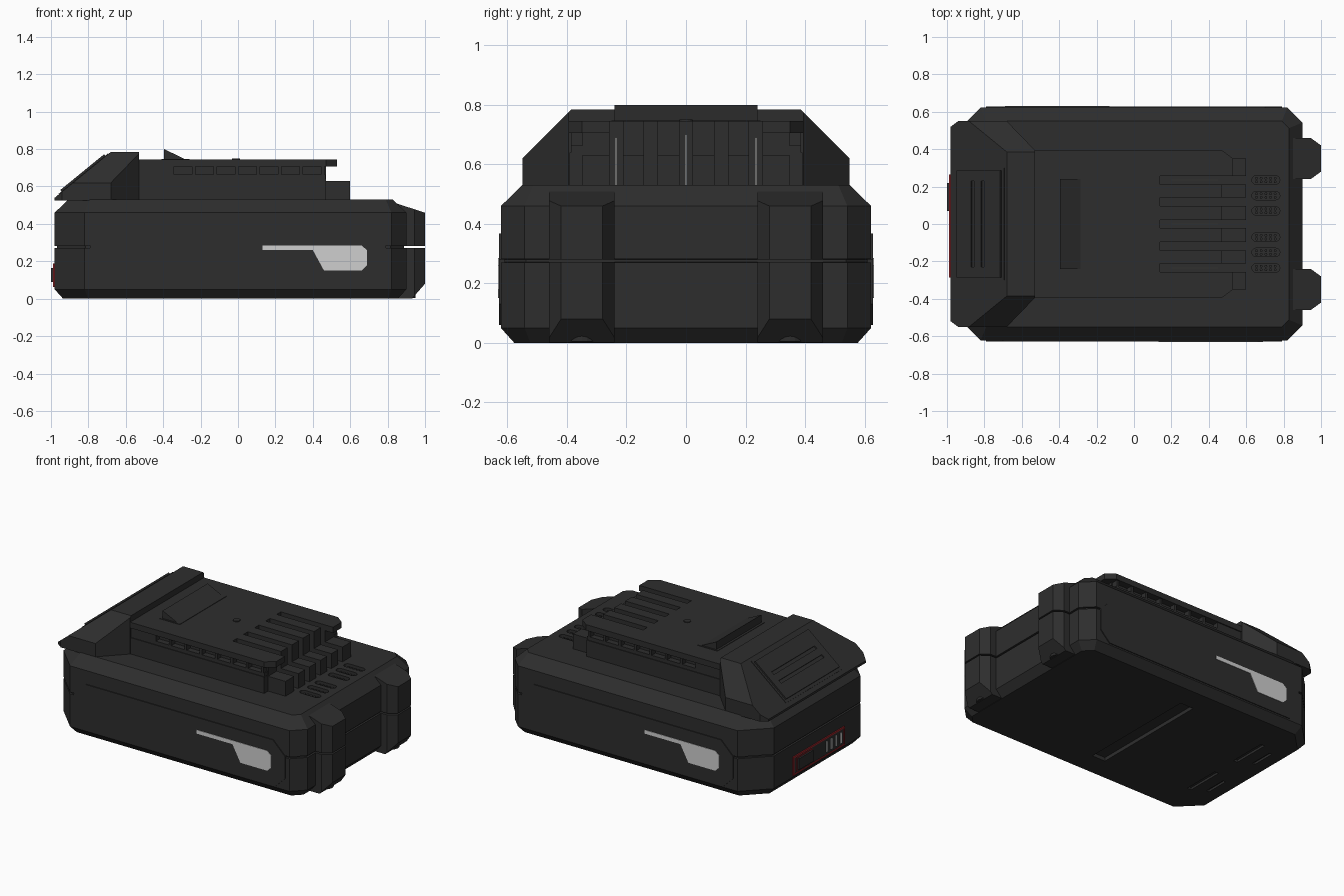
import bpy, bmesh, math
from mathutils import Matrix, Vector

if "Cube" in bpy.data.objects:
    bpy.data.objects.remove(bpy.data.objects["Cube"])


def material(name, rgb):
    m = bpy.data.materials.new(name)
    m.diffuse_color = (*rgb, 1)
    m.use_nodes = True
    m.node_tree.nodes["Principled BSDF"].inputs["Base Color"].default_value = m.diffuse_color
    return m


CHARCOAL = material("charcoal plastic", (0.027, 0.027, 0.027))
SILVER = material("light grey", (0.62, 0.62, 0.62))
METAL = material("contact metal", (0.40, 0.40, 0.39))
RED = material("red trim", (0.35, 0.02, 0.025))


def finish(bm, name, mat, matrix=None):
    bmesh.ops.recalc_face_normals(bm, faces=bm.faces[:])
    me = bpy.data.meshes.new(name)
    bm.to_mesh(me)
    bm.free()
    ob = bpy.data.objects.new(name, me)
    bpy.context.collection.objects.link(ob)
    me.materials.append(mat)
    if matrix:
        me.transform(matrix)
    return ob


def loft(bm, rings):
    loops = [[bm.verts.new(p) for p in r] for r in rings]
    bm.faces.new(loops[0])
    bm.faces.new(loops[-1])
    for a, b in zip(loops, loops[1:]):
        for i in range(len(a)):
            j = (i + 1) % len(a)
            bm.faces.new((a[i], a[j], b[j], b[i]))


def place(axis, a, b, c):
    return {"x": (c, a, b), "y": (a, c, b), "z": (a, b, c)}[axis]


def prisms(name, mat, shapes, matrix=None, cuts=()):
    """Extruded outlines (points, axis, low, high), trimmed by planes (point, normal)."""
    bm = bmesh.new()
    for pts, axis, lo, hi in shapes:
        loft(bm, [[place(axis, a, b, c) for a, b in pts] for c in (lo, hi)])
    for co, no in cuts:
        r = bmesh.ops.bisect_plane(bm, geom=bm.verts[:] + bm.edges[:] + bm.faces[:],
                                   plane_co=co, plane_no=no, clear_outer=True)
        edges = [e for e in r["geom_cut"] if isinstance(e, bmesh.types.BMEdge)]
        bmesh.ops.edgenet_fill(bm, edges=edges)
    return finish(bm, name, mat, matrix)


def box(x0, x1, y0, y1, z0, z1):
    return ([(x0, y0), (x1, y0), (x1, y1), (x0, y1)], "z", z0, z1)


def disc(x, y, r, z0, z1, n=20):
    t = 2 * math.pi / n
    return ([(x + r * math.cos(i * t), y + r * math.sin(i * t)) for i in range(n)], "z", z0, z1)


def stadium(x0, x1, y, r, z0, z1, n=8):
    arc = [math.pi * (i / n - 0.5) for i in range(n + 1)]
    pts = [(x1 - r + r * math.cos(t), y + r * math.sin(t)) for t in arc]
    pts += [(x0 + r - r * math.cos(t), y - r * math.sin(t)) for t in arc]
    return (pts, "z", z0, z1)


def carve(ob, shapes, matrix=None):
    cutter = prisms("cutter", CHARCOAL, shapes, matrix)
    cutter.hide_render = True
    mod = ob.modifiers.new("carve", "BOOLEAN")
    mod.operation, mod.solver, mod.object = "DIFFERENCE", "EXACT", cutter
    bpy.context.view_layer.objects.active = ob
    bpy.ops.object.modifier_apply(modifier=mod.name)
    bpy.data.objects.remove(cutter)


# Main case: inset octagon rings with a parting groove
def octagon(i, z):
    x0, x1, w = -0.98 + i, 0.90 - i, 0.622 - i
    a, b = 0.16 - 0.586 * i, 0.08 - 0.586 * i
    return [(x0 + a, -w, z), (x1 - b, -w, z), (x1, b - w, z), (x1, w - b, z),
            (x1 - b, w, z), (x0 + a, w, z), (x0, w - a, z), (x0, a - w, z)]


bm = bmesh.new()
loft(bm, [octagon(i, z) for i, z in ((0.045, 0), (0, 0.05), (0, 0.27), (0.012, 0.271),
                                     (0.012, 0.281), (0, 0.282), (0, 0.46), (0.072, 0.53))])
case = finish(bm, "main_case", CHARCOAL)
VENT_Y = [s * y for s in (-1, 1) for y in (0.07, 0.152, 0.235)]
holes = [stadium(0.63, 0.78, y, 0.023, 0.505, 0.6) for y in VENT_Y]
holes.append(box(-0.12, -0.02, -0.42, 0.42, -0.1, 0.025))
for s in (-1, 1):
    holes.append(box(-0.75, -0.72, s * 0.22 - 0.13, s * 0.22 + 0.13, -0.1, 0.015))
    holes.append(box(-0.85, -0.83, s * 0.22 - 0.08, s * 0.22 + 0.08, -0.1, 0.015))
carve(case, holes)

# Perforated vent floors
prisms("vent_studs", CHARCOAL, [disc(0.655 + 0.025 * i, y + d, 0.008, 0.5, 0.515, 6)
                                for y in VENT_Y for i in range(5) for d in (-0.01, 0.01)])

# Side panels and pale stripes, turned half a circle for the far side
panel = [(-0.79, 0.13), (-0.72, 0.06), (0.72, 0.06), (0.79, 0.13),
         (0.79, 0.28), (0.70, 0.368), (-0.70, 0.368), (-0.79, 0.28)]
stripe = [(0.13, 0.26), (0.40, 0.26), (0.46, 0.15), (0.66, 0.15),
          (0.69, 0.18), (0.69, 0.26), (0.66, 0.285), (0.13, 0.285)]
for side, turn in (("front", 0), ("back", math.pi)):
    m = Matrix.Rotation(turn, 4, "Z")
    prisms(side + "_side_panel", CHARCOAL, [(panel, "y", -0.628, -0.60)], m)
    prisms(side + "_stripe", SILVER, [(stripe, "y", -0.631, -0.626)], m)

# Split bumpers with sloped ends, and their screws below
for s, side in ((-1, "front"), (1, "back")):
    y = 0.35 * s
    foot = [(0.80, y - 0.11), (0.945, y - 0.11), (1.0, y - 0.07),
            (1.0, y + 0.07), (0.945, y + 0.11), (0.80, y + 0.11)]
    prisms(side + "_lower_bumper", CHARCOAL, [(foot, "z", 0.002, 0.271)],
           cuts=[((1.0, 0, 0.08), Vector((0.08, 0, -0.07)))])
    prisms(side + "_upper_bumper", CHARCOAL, [(foot, "z", 0.281, 0.6)],
           cuts=[((1.0, 0, 0.46), Vector((0.055, 0, 0.17)))])
    prisms(side + "_bumper_screw", CHARCOAL, [disc(0.895, y, 0.055, 0.005, 0.03)])
    prisms(side + "_case_screws", CHARCOAL, [disc(x, s * 0.48, 0.03, 0, 0.01)
                                             for x in (-0.82, 0.72)])

# Latch hood: prism trimmed by the front slope and side chamfers
hood_foot = [(-0.98, -0.52), (-0.94, -0.55), (-0.68, -0.55), (-0.53, -0.395),
             (-0.53, 0.395), (-0.68, 0.55), (-0.94, 0.55), (-0.98, 0.52)]
prisms("latch_hood", CHARCOAL, [(hood_foot, "z", 0.525, 0.785)],
       cuts=[((-0.98, 0, 0.54), Vector((-0.245, 0, 0.30))),
             ((0, 0.55, 0.62), Vector((0, 1, 1))), ((0, -0.55, 0.62), Vector((0, -1, 1)))])

# Latch button lying on the hood slope, with two finger grooves
slope = Matrix.Translation((-0.98, 0, 0.54)) @ Matrix.Rotation(-math.atan2(0.245, 0.30), 4, "Y")
prisms("latch_surround", CHARCOAL, [box(0.03, 0.37, -0.30, 0.30, -0.01, 0.003)], slope)
button = prisms("latch_button", CHARCOAL, [box(0.05, 0.352, -0.285, 0.285, -0.01, 0.013)], slope)
carve(button, [box(u, u + 0.022, -0.23, 0.23, 0.004, 0.05) for u in (0.15, 0.22)], slope)

# Terminal rail layers, each a comb with five open slots
SLOT_Y, HALF = [-0.235, -0.118, 0, 0.118, 0.235], 0.0225


def comb(end, start, finish_pts):
    pts = list(start)
    for y in SLOT_Y:
        pts += [(end, y - HALF), (0.14, y - HALF), (0.14, y + HALF), (end, y + HALF)]
    return pts + finish_pts


def layer(end, width, tip=None):
    start = [(-0.54, -width), (end, -width)]
    if tip:
        start += [(tip, 0.045 - width), (tip, -0.235 - HALF)]
    return comb(end, start, [(x, -y) for x, y in reversed(start)])


prisms("rail_base", CHARCOAL, [(layer(0.60, 0.35), "z", 0.52, 0.63)])
prisms("rail_web", CHARCOAL, [(layer(0.47, 0.348), "z", 0.63, 0.706)])
prisms("rail_top_plate", CHARCOAL, [(layer(0.47, 0.395, 0.53), "z", 0.706, 0.745)])

# Side ledges with a row of small pockets under the top plate
for s, side in ((-1, "front"), (1, "back")):
    def strip(x0, x1, outer, z0, z1):
        y0, y1 = sorted((0.345 * s, outer * s))
        return box(x0, x1, y0, y1, z0, z1)
    ribs = [strip(-0.36 + 0.115 * i, -0.343 + 0.115 * i, 0.387, 0.664, 0.707) for i in range(8)]
    prisms(side + "_rail_ledge", CHARCOAL, [strip(-0.54, 0.47, 0.392, 0.52, 0.64)])
    prisms(side + "_rail_ribs", CHARCOAL, ribs + [strip(-0.54, 0.468, 0.387, 0.64, 0.664),
                                                  strip(-0.54, -0.36, 0.387, 0.664, 0.707)])

# Metal contact blades
prisms("contact_blades", METAL, [box(0.20, 0.45, y - 0.003, y + 0.003, 0.52, z)
                                 for y, z in ((-0.235, 0.69), (0, 0.70), (0.235, 0.69))])

# Wedge stop and centre screw on the top plate
prisms("wedge_surround", CHARCOAL, [box(-0.41, -0.26, -0.25, 0.25, 0.74, 0.748)])
prisms("wedge_stop", CHARCOAL, [([(-0.395, 0.74), (-0.27, 0.74), (-0.395, 0.80)],
                                 "y", -0.24, 0.24)])
prisms("centre_screw", CHARCOAL, [disc(-0.01, 0, 0.022, 0.74, 0.75)])


# Charge indicator on the latch end
def outline(y0, y1, z0, z1, t, x0, x1):
    return [box(x0, x1, y0, y1, z0, z0 + t), box(x0, x1, y0, y1, z1 - t, z1),
            box(x0, x1, y0, y0 + t, z0 + t, z1 - t), box(x0, x1, y1 - t, y1, z0 + t, z1 - t)]


prisms("indicator_panel", CHARCOAL, [box(-0.985, -0.97, -0.28, 0.26, 0.07, 0.18)])
prisms("indicator_button", CHARCOAL, [box(-1.0, -0.97, 0.07, 0.22, 0.09, 0.165)])
prisms("indicator_trim", RED, outline(-0.285, 0.265, 0.062, 0.188, 0.01, -0.988, -0.97)
       + outline(0.062, 0.228, 0.083, 0.172, 0.008, -0.988, -0.98))
prisms("indicator_lights", SILVER, [box(-0.989, -0.98, y, y + 0.012, 0.09, 0.16)
                                    for y in (-0.10, -0.15, -0.20, -0.25)])
